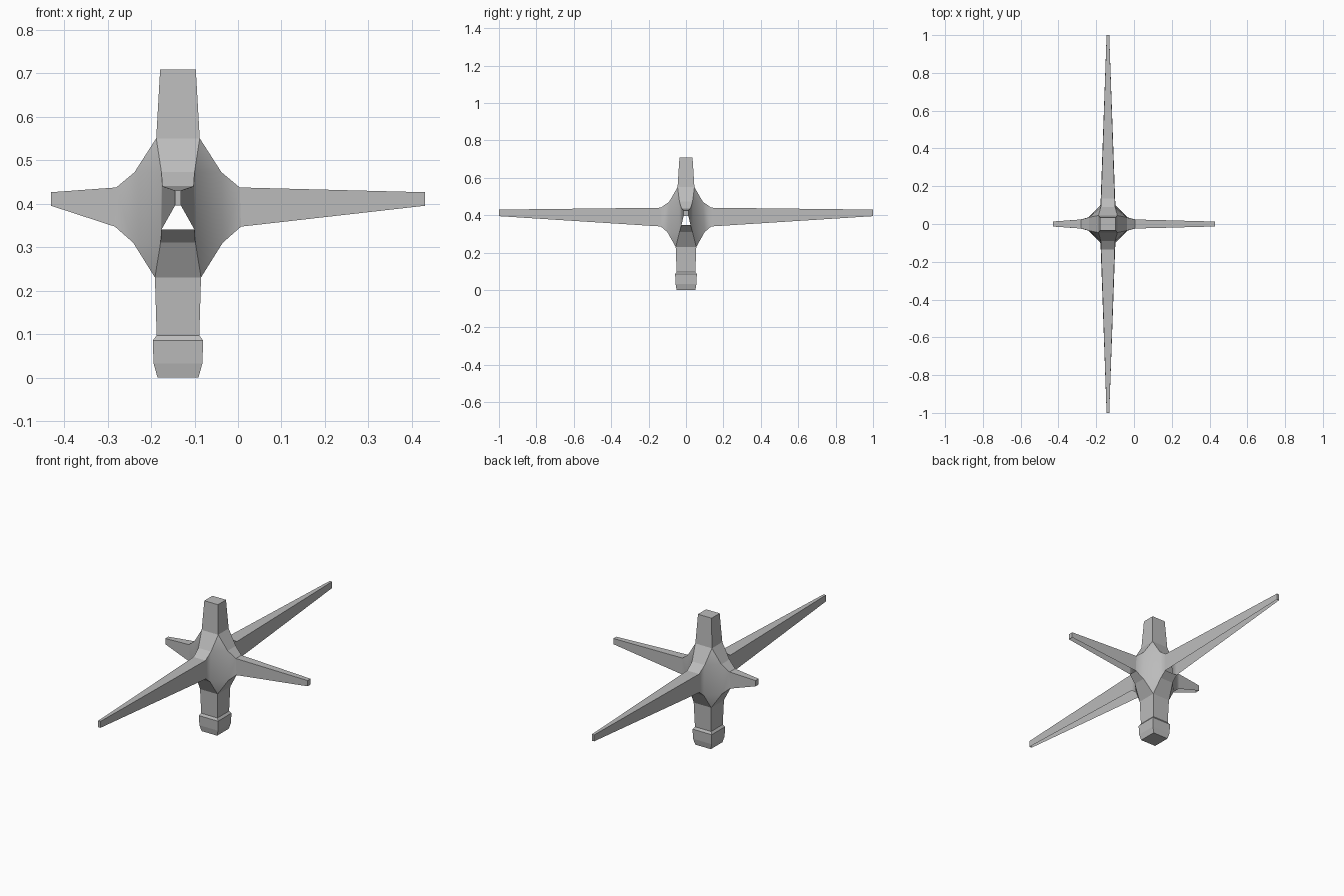
import bpy, bmesh

if "Cube" in bpy.data.objects:
    bpy.data.objects.remove(bpy.data.objects["Cube"])

CX = -0.138  # axis of the upright, off centre because one side arm is longer

grey = bpy.data.materials.new("plain_grey")
grey.diffuse_color = (0.5, 0.5, 0.5, 1)
grey.use_nodes = True
grey.node_tree.nodes["Principled BSDF"].inputs["Base Color"].default_value = grey.diffuse_color


def finish(name, bm):
    bmesh.ops.remove_doubles(bm, verts=bm.verts, dist=0.0005)
    bmesh.ops.recalc_face_normals(bm, faces=bm.faces)
    mesh = bpy.data.meshes.new(name)
    bm.to_mesh(mesh)
    bm.free()
    mesh.materials.append(grey)
    ob = bpy.data.objects.new(name, mesh)
    ob.location.x = CX
    bpy.context.collection.objects.link(ob)
    return ob


def face(bm, pts, smooth=False):
    f = bm.faces.new([bm.verts.new(p) for p in pts])
    f.smooth = smooth


def loft(name, rings, caps, skip=()):
    """Skin four-cornered rings; skip leaves sides open, caps closes ring ends."""
    bm = bmesh.new()
    for a, b in zip(rings, rings[1:]):
        for i in range(4):
            if i not in skip:
                j = (i + 1) % 4
                face(bm, (a[i], a[j], b[j], b[i]))
    for i in caps:
        face(bm, rings[i])
    return finish(name, bm)


def box_ring(hx, hy, z):
    return [(-hx, -hy, z), (hx, -hy, z), (hx, hy, z), (-hx, hy, z)]


# Hub corner points: upright, x-arm shoulder and root, y-arm shoulder and root
UP = dict(t=(.05, .045, .55), xm=(.10, .035, .472), x=(.142, .024, .437),
          ym=(.038, .09, .472), y=(.036, .135, .44))
LOW = dict(t=(.053, .055, .23), xm=(.103, .035, .31), x=(.145, .024, .347),
           ym=(.04, .10, .31), y=(.038, .135, .34))


def at(p, sx, sy):
    return (p[0] * sx, p[1] * sy, p[2])


# Hub: hollow, with smooth corner walls and flat flares above and below each arm
bm = bmesh.new()
for sx in (-1, 1):
    for sy in (-1, 1):
        u = {k: at(p, sx, sy) for k, p in UP.items()}
        d = {k: at(p, sx, sy) for k, p in LOW.items()}
        face(bm, (u['t'], u['xm'], u['ym']), True)
        face(bm, (d['t'], d['ym'], d['xm']), True)
        for a, b in (('x', 'xm'), ('xm', 'ym'), ('ym', 'y')):
            face(bm, (u[a], u[b], d[b], d[a]), True)
for level in (UP, LOW):
    for s in (-1, 1):
        for a, b in (('t', 'xm'), ('xm', 'x')):
            face(bm, (at(level[a], s, -1), at(level[a], s, 1),
                      at(level[b], s, 1), at(level[b], s, -1)))
        for a, b in (('t', 'ym'), ('ym', 'y')):
            face(bm, (at(level[a], -1, s), at(level[a], 1, s),
                      at(level[b], 1, s), at(level[b], -1, s)))
finish("hub", bm)

# Long arms along y, open underneath
for name, s in (("front_arm", -1), ("back_arm", 1)):
    y, yl = UP['y'], LOW['y']
    root = [at(yl, -1, s), at(yl, 1, s), at(y, 1, s), at(y, -1, s)]
    tip = [(-.007, s, .395), (.007, s, .395), (.007, s, .43), (-.007, s, .43)]
    loft(name, [root, tip], caps=[-1], skip=[0])

# Side arms along x, open underneath, the left one short
for name, s, end in (("left_arm", -1, -.43 - CX), ("right_arm", 1, .43 - CX)):
    x, xl = UP['x'], LOW['x']
    root = [at(xl, s, -1), at(xl, s, 1), at(x, s, 1), at(x, s, -1)]
    tip = [(end, -.013, .395), (end, .013, .395), (end, .013, .426), (end, -.013, .426)]
    loft(name, [root, tip], caps=[-1], skip=[0])

# Upper post
loft("upper_post", [box_ring(.05, .045, .55), box_ring(.041, .035, .708)], caps=[-1])

# Lower post with its collared foot
loft("lower_post", [box_ring(.053, .055, .23), box_ring(.049, .05, .097),
                    box_ring(.058, .058, .085), box_ring(.056, .056, .032),
                    box_ring(.047, .05, 0)], caps=[-1])
